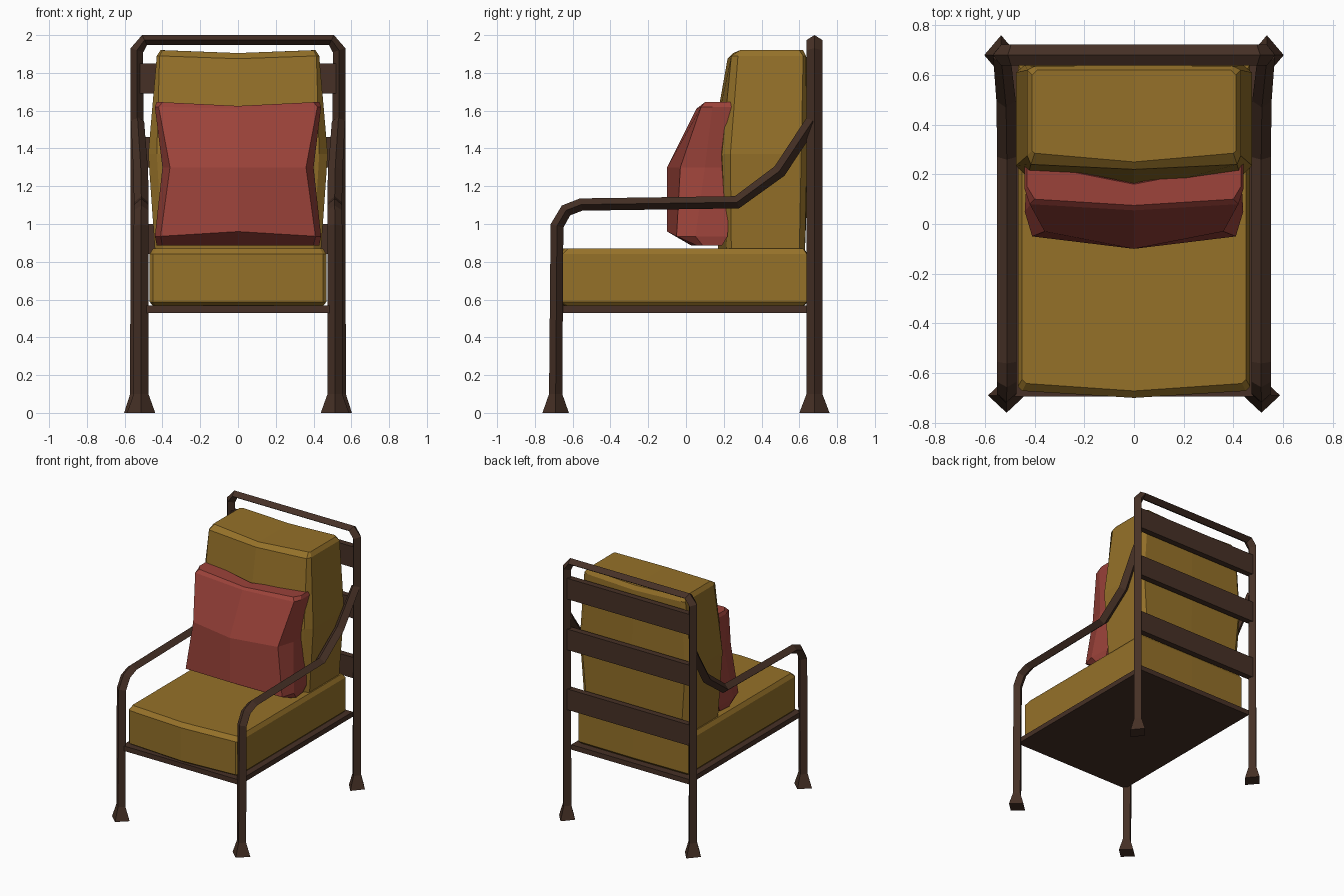
import bpy, bmesh
from mathutils import Vector

if "Cube" in bpy.data.objects:
    bpy.data.objects.remove(bpy.data.objects["Cube"])


def material(name, rgb):
    m = bpy.data.materials.new(name)
    m.diffuse_color = (*rgb, 1)
    m.use_nodes = True
    m.node_tree.nodes["Principled BSDF"].inputs["Base Color"].default_value = m.diffuse_color
    return m


WOOD = material("dark_wood", (0.061, 0.03, 0.019))
MUSTARD = material("mustard_fabric", (0.30, 0.165, 0.022))
RED = material("red_fabric", (0.33, 0.055, 0.042))


def finish(name, bm, mat):
    bmesh.ops.recalc_face_normals(bm, faces=bm.faces)
    me = bpy.data.meshes.new(name)
    bm.to_mesh(me)
    bm.free()
    me.materials.append(mat)
    ob = bpy.data.objects.new(name, me)
    bpy.context.collection.objects.link(ob)
    return ob


def bridge(bm, a, b):
    for i in range(len(a)):
        j = (i + 1) % len(a)
        bm.faces.new((a[i], a[j], b[j], b[i]))


def diamond_rail(name, path, radii, side, side_r):
    """Sweep a diamond section; radii = in-plane radius, side_r = radius along side."""
    pts = [Vector(p) for p in path]
    side = Vector(side)
    bm = bmesh.new()
    rings = []
    for i, p in enumerate(pts):
        d0 = (p - pts[i - 1]).normalized() if i else (pts[1] - p).normalized()
        d1 = (pts[i + 1] - p).normalized() if i < len(pts) - 1 else d0
        n = (d0 + d1).normalized().cross(side).normalized() * radii[i]
        b = side * side_r[i]
        rings.append([bm.verts.new(p + o) for o in (n, b, -n, -b)])
    for a, b in zip(rings, rings[1:]):
        bridge(bm, a, b)
    bm.faces.new(rings[0])
    bm.faces.new(rings[-1])
    return finish(name, bm, WOOD)


def box(name, x, y, z):
    bm = bmesh.new()
    bmesh.ops.create_cube(bm, size=1)
    for v in bm.verts:
        v.co = [r[0] + (c + 0.5) * (r[1] - r[0]) for c, r in zip(v.co, (x, y, z))]
    return finish(name, bm, WOOD)


def cushion(name, layers, mat):
    """Loft layers (edge z, centre z, half outline from front middle to back middle)."""
    bm = bmesh.new()
    rings = []
    for z, zc, half in layers:
        outline = list(half) + [(-x, y) for x, y in half[-2:0:-1]]
        rings.append([bm.verts.new((x, y, zc if x == 0 else z)) for x, y in outline])
    for a, b in zip(rings, rings[1:]):
        bridge(bm, a, b)
    k = len(layers[0][2])
    for r in (rings[0], rings[-1]):
        bm.faces.new(r[:k])
        bm.faces.new(r[k - 1:] + r[:1])
    return finish(name, bm, mat)


# Back posts and top rail as one continuous hoop with flared feet
leg = [(0.535, 0.68, 0), (0.535, 0.68, 0.1), (0.535, 0.68, 1.92), (0.495, 0.68, 1.974)]
r_in, r_out = [0.068, 0.036, 0.035, 0.029], [0.08, 0.042, 0.042, 0.042]
hoop = leg + [(-x, y, z) for x, y, z in reversed(leg)]
diamond_rail("back_frame", hoop, r_in + r_in[::-1], (0, 1, 0), r_out + r_out[::-1])

# Front legs bending into armrests, running up to the back posts
for s, label in ((1, "right"), (-1, "left")):
    arm = [(s * x, y, z) for x, y, z in (
        (0.513, -0.69, 0), (0.513, -0.69, 0.1), (0.513, -0.683, 0.99),
        (0.512, -0.635, 1.072), (0.512, -0.555, 1.103), (0.512, 0.27, 1.115),
        (0.515, 0.495, 1.28), (0.532, 0.67, 1.545))]
    diamond_rail("front_leg_armrest_" + label, arm,
                 [0.07, 0.035, 0.035, 0.034, 0.033, 0.034, 0.036, 0.036], (1, 0, 0),
                 [0.075] + [0.039] * 6 + [0.035])

# Back slats and seat board
for i, top in enumerate((1.0, 1.46, 1.85)):
    box(f"back_slat_{i + 1}", (-0.53, 0.53), (0.657, 0.703), (top - 0.16, top))
box("seat_board", (-0.5, 0.5), (-0.695, 0.68), (0.53, 0.568))

# Seat cushion
outer = [(0, -0.70), (0.45, -0.672), (0.468, -0.655), (0.468, 0.64), (0, 0.645)]
inner = [(0, -0.672), (0.435, -0.642), (0.45, -0.625), (0.45, 0.62), (0, 0.625)]
cushion("seat_cushion", [(0.567, 0.567, inner), (0.587, 0.587, outer),
                         (0.84, 0.84, outer), (0.87, 0.87, inner)], MUSTARD)

# Back cushion
cushion("back_cushion", [
    (0.865, 0.865, [(0, .17), (.40, .215), (.44, .24), (.44, .60), (.40, .63), (0, .63)]),
    (1.37, 1.37, [(0, .13), (.43, .19), (.475, .235), (.475, .61), (.44, .64), (0, .65)]),
    (1.89, 1.875, [(0, .22), (.415, .24), (.43, .275), (.43, .62), (.40, .635), (0, .64)]),
    (1.92, 1.905, [(0, .25), (.40, .285), (.41, .295), (.41, .60), (.39, .62), (0, .62)]),
], MUSTARD)

# Throw pillow
cushion("throw_pillow", [
    (0.885, 0.885, [(0, .03), (.40, .06), (.43, .09), (.42, .19), (0, .17)]),
    (0.935, 0.96, [(0, -.10), (.41, -.05), (.44, .05), (.43, .22), (0, .19)]),
    (1.30, 1.30, [(0, -.10), (.36, -.03), (.40, .10), (.40, .24), (0, .16)]),
    (1.62, 1.61, [(0, .055), (.42, .08), (.44, .14), (.44, .25), (0, .165)]),
    (1.645, 1.625, [(0, .075), (.40, .10), (.43, .15), (.43, .245), (0, .16)]),
], RED)
